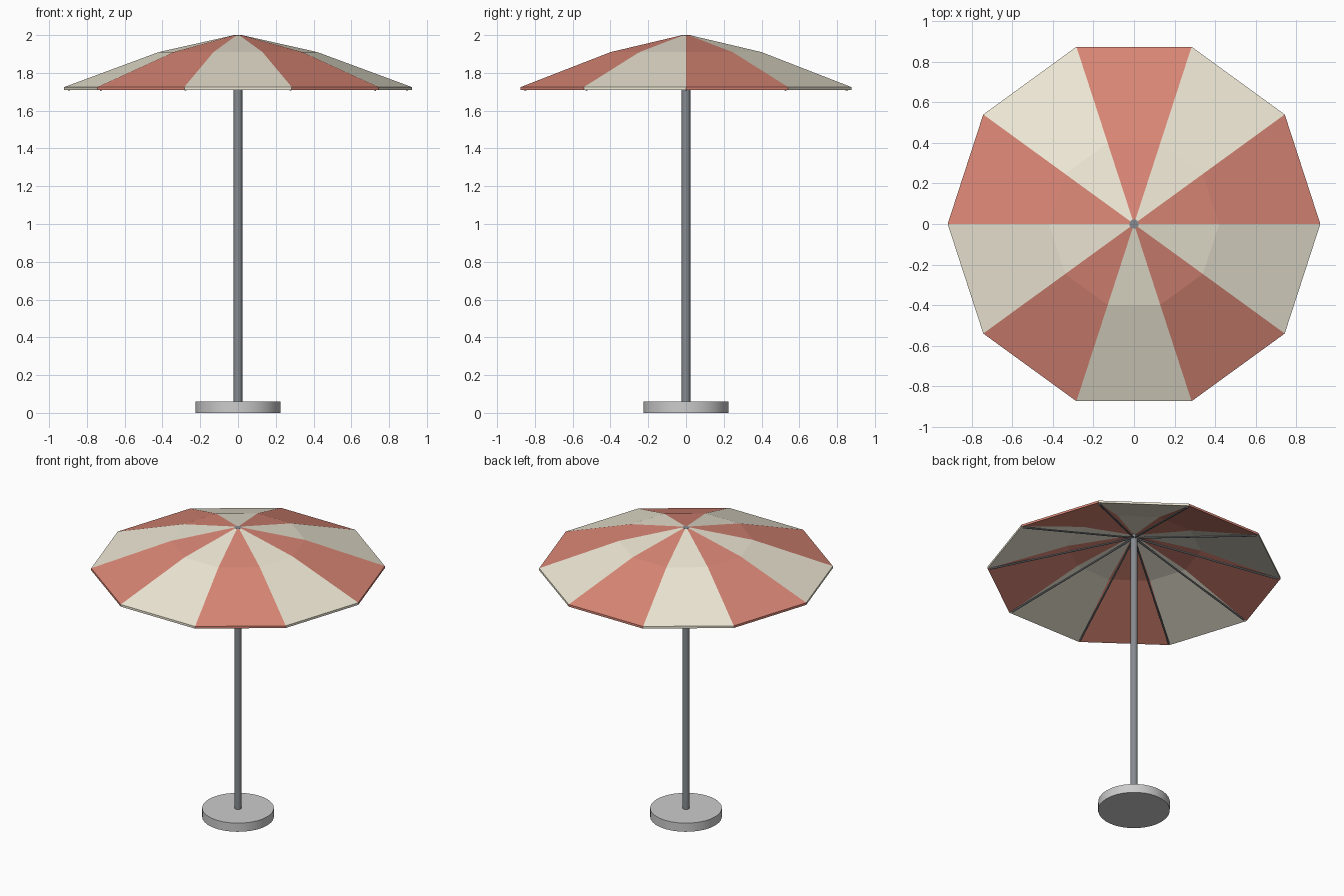
import bpy, bmesh
from math import sin, cos, tau
from mathutils import Vector

if "Cube" in bpy.data.objects:
    bpy.data.objects.remove(bpy.data.objects["Cube"])

SIDES = 10
PROFILE = [(0.02, 2.0), (0.42, 1.91), (0.92, 1.725), (0.92, 1.71), (0.42, 1.895), (0.02, 1.985)]


def material(name, rgb):
    m = bpy.data.materials.new(name)
    m.diffuse_color = (*rgb, 1)
    m.use_nodes = True
    m.node_tree.nodes["Principled BSDF"].inputs["Base Color"].default_value = m.diffuse_color
    return m


red = material("red_fabric", (0.70, 0.24, 0.18))
cream = material("cream_fabric", (0.85, 0.80, 0.66))
steel = material("dark_metal", (0.24, 0.26, 0.28))


def polar(r, a, z):
    return Vector((r * cos(a), r * sin(a), z))


def tube(name, start, end, radius, verts, mat=None):
    d = end - start
    bpy.ops.mesh.primitive_cylinder_add(vertices=verts, radius=radius, depth=d.length,
                                        location=(start + end) / 2,
                                        rotation=d.to_track_quat('Z', 'Y').to_euler())
    ob = bpy.context.object
    ob.name = name
    if mat:
        ob.data.materials.append(mat)
    bpy.ops.object.shade_smooth_by_angle()
    return ob


# Canopy: faceted thin shell with alternating coloured panels
bm = bmesh.new()
rings = [[bm.verts.new(polar(r, i * tau / SIDES, z)) for r, z in PROFILE] for i in range(SIDES)]
for i in range(SIDES):
    a, b = rings[i], rings[(i + 1) % SIDES]
    for k in range(len(PROFILE)):
        n = (k + 1) % len(PROFILE)
        bm.faces.new((a[k], a[n], b[n], b[k])).material_index = i % 2
bmesh.ops.recalc_face_normals(bm, faces=bm.faces)
mesh = bpy.data.meshes.new("canopy")
bm.to_mesh(mesh)
bm.free()
mesh.materials.append(red)
mesh.materials.append(cream)
bpy.context.collection.objects.link(bpy.data.objects.new("canopy", mesh))

# Straight ribs under each seam
for i in range(SIDES):
    a = i * tau / SIDES
    tube(f"rib_{i + 1}", polar(0.02, a, 1.965), polar(0.90, a, 1.711), 0.006, 8, steel)

# Pole and weighted base
tube("pole", Vector((0, 0, 0.05)), Vector((0, 0, 2.0)), 0.023, 16, steel)
tube("base", Vector((0, 0, 0)), Vector((0, 0, 0.06)), 0.225, 32)
